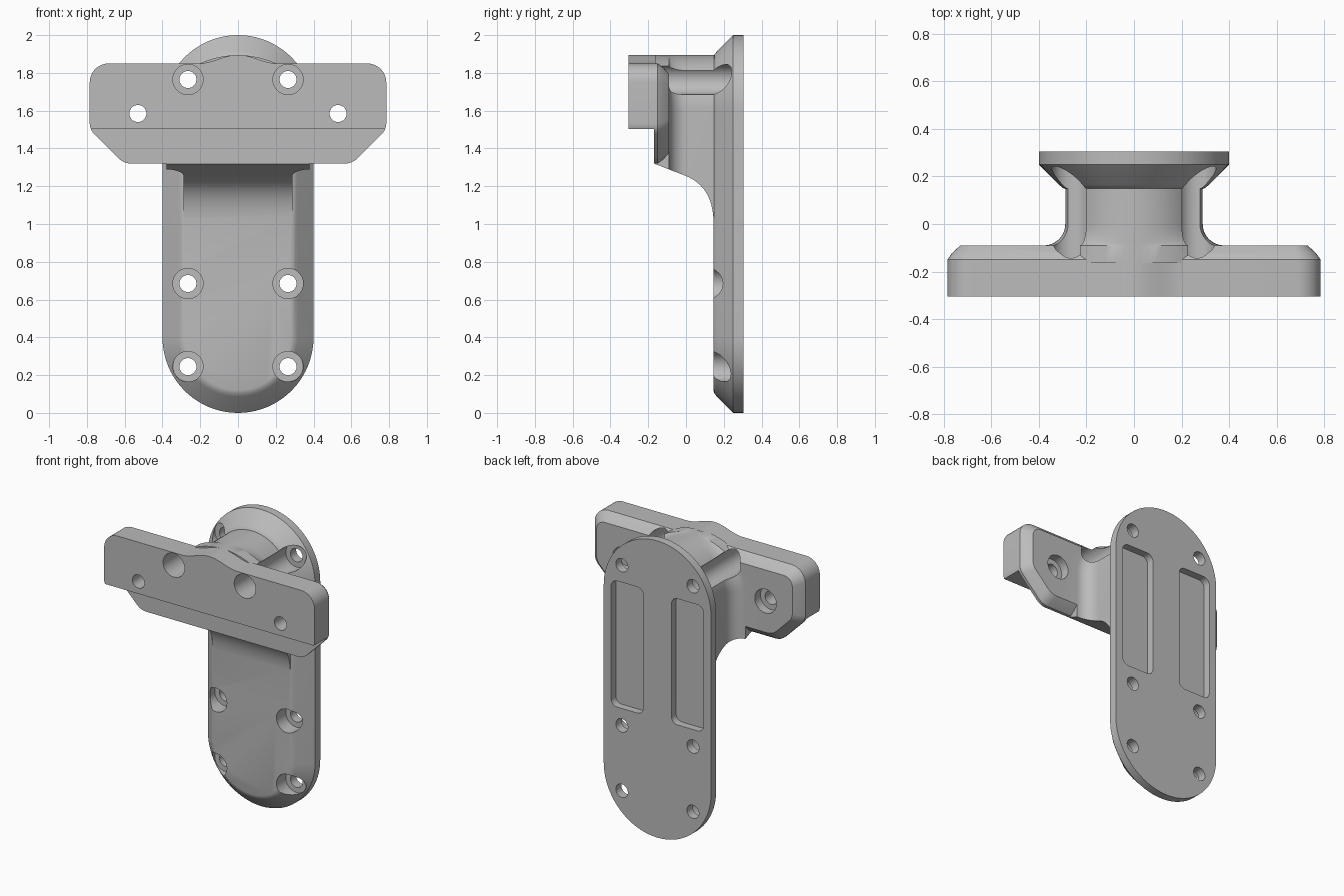
import bpy, bmesh, math
from mathutils import Vector, Matrix

cube = bpy.data.objects.get("Cube")
if cube:
    bpy.data.objects.remove(cube, do_unlink=True)

grey = bpy.data.materials.new("plain grey")
grey.use_nodes = True
COLOUR = (0.5, 0.5, 0.5, 1)
grey.diffuse_color = COLOUR
grey.node_tree.nodes["Principled BSDF"].inputs["Base Color"].default_value = COLOUR


def loft(name, rings):
    """Closed solid through rings of 3D points, with flat end caps."""
    bm = bmesh.new()
    loops = [[bm.verts.new(p) for p in ring] for ring in rings]
    for a, b in zip(loops, loops[1:]):
        n = len(a)
        for i in range(n):
            j = (i + 1) % n
            bm.faces.new((a[i], a[j], b[j], b[i]))
    bm.faces.new(loops[0])
    bm.faces.new(loops[-1])
    bmesh.ops.recalc_face_normals(bm, faces=bm.faces)
    mesh = bpy.data.meshes.new(name)
    bm.to_mesh(mesh)
    bm.free()
    mesh.materials.append(grey)
    obj = bpy.data.objects.new(name, mesh)
    bpy.context.collection.objects.link(obj)
    return obj


def at_y(outline, y):
    return [(x, y, z) for x, z in outline]


def combine(target, other, operation):
    """Boolean that is applied at once; the second object is used up."""
    mod = target.modifiers.new("combine", 'BOOLEAN')
    mod.operation, mod.object, mod.solver = operation, other, 'EXACT'
    graph = bpy.context.evaluated_depsgraph_get()
    mesh = bpy.data.meshes.new_from_object(target.evaluated_get(graph))
    target.modifiers.clear()
    target.data = mesh
    bpy.data.objects.remove(other, do_unlink=True)


def stadium(rx, rz, low, high, steps=40):
    pts = []
    for centre, start in ((high, 0), (low, math.pi)):
        for i in range(steps + 1):
            a = start + math.pi * i / steps
            pts.append((rx * math.cos(a), centre + rz * math.sin(a)))
    return pts


def rounded(corners, steps=8):
    """Round each (x, z, radius) corner of a polygon with a true arc."""
    pts = []
    n = len(corners)
    for i, (x, z, r) in enumerate(corners):
        p = Vector((x, z))
        u = (Vector(corners[i - 1][:2]) - p).normalized()
        v = (Vector(corners[(i + 1) % n][:2]) - p).normalized()
        half = u.angle(v) / 2
        centre = p + (u + v).normalized() * r / math.sin(half)
        a = p + u * r / math.tan(half) - centre
        b = p + v * r / math.tan(half) - centre
        for k in range(steps + 1):
            t = k / steps
            d = a.slerp(b, t) if hasattr(a, "slerp") else a.lerp(b, t)
            pts.append(tuple(centre + d.normalized() * r))
    return pts


def rod(x, z, r, y0, y1):
    ring = [(x + r * math.cos(math.tau * i / 40), z + r * math.sin(math.tau * i / 40))
            for i in range(40)]
    return loft("hole_cutter", [at_y(ring, y0), at_y(ring, y1)])


def box(x0, x1, z0, z1, y0, y1):
    ring = [(x0, z0), (x1, z0), (x1, z1), (x0, z1)]
    return loft("box_cutter", [at_y(ring, y0), at_y(ring, y1)])


# Mounting plate with a sloped, softened front rim
plate_steps = ((.305, .4), (.25, .4), (.165, .315), (.151, .299), (.145, .28))
bracket = loft("wall_bracket",
               [at_y(stadium(r, r, .4, 1.6), y) for y, r in plate_steps])

# Neck, flaring in a quarter round where it meets the crossbar
FLARE = .09
neck_rings = [at_y(stadium(.289, .289, .6, 1.605), .2)]
for i in range(11):
    a = math.pi / 2 * i / 10
    rx = .289 + FLARE * (1 - math.cos(a))
    neck_rings.append(at_y(stadium(rx, .289, .6, 1.605), -FLARE * math.sin(a)))
neck_rings.append(at_y(stadium(.289 + FLARE, .289, .6, 1.605), -.165))
neck = loft("neck", neck_rings)

# Side shape of the neck: sloped underside and a curved gusset
side = [(-.17, 2.2), (-.17, 1.32), (-.01, 1.258)]
p0, p1, p2 = Vector((-.01, 1.258)), Vector((.135, 1.205)), Vector((.145, 1.03))
for i in range(1, 15):
    t = i / 14
    side.append(tuple(p0 * (1 - t) ** 2 + p1 * 2 * t * (1 - t) + p2 * t * t))
side += [(.22, 1.0), (.22, 2.2)]
side_block = loft("neck_side_shape", [[(x, y, z) for y, z in side] for x in (-.6, .6)])
combine(neck, side_block, 'INTERSECT')


# Crossbar with a low crown, clipped lower corners and a chamfered back rim
def bar_outline(inset):
    right = [(.785 - inset, 1.85 - inset, .1 - inset * .7),
             (.785 - inset, 1.5 + inset * .41, .08),
             (.605 - inset * .41, 1.32 + inset, .1)]
    corners = right + [(-x, z, r) for x, z, r in reversed(right)]
    pts = rounded(corners)
    crown = [-.21 + .42 * i / 24 for i in range(25)]
    return pts + [(x, 1.85 - inset + .0225 * (1 + math.cos(math.pi * x / .21)))
                  for x in crown]


crossbar = loft("crossbar", [at_y(bar_outline(0), -.305), at_y(bar_outline(0), -.15),
                             at_y(bar_outline(.02), -.122), at_y(bar_outline(.055), -.09)])
combine(crossbar, box(-1, 1, 1.2, 1.502, -.5, -.17), 'DIFFERENCE')

combine(bracket, neck, 'UNION')
combine(bracket, crossbar, 'UNION')

for s in (-1, 1):
    # Plate screw holes; the top pair is bored right through the crossbar
    for z, front in ((.245, 0), (.685, 0), (1.765, -.5)):
        combine(bracket, rod(s * .265, z, .08, front, .245), 'DIFFERENCE')
        combine(bracket, rod(s * .265, z, .045, .2, .4), 'DIFFERENCE')
    # Crossbar bolt holes, widened from the back
    combine(bracket, rod(s * .53, 1.585, .045, -.5, 0), 'DIFFERENCE')
    combine(bracket, rod(s * .53, 1.585, .08, -.15, 0), 'DIFFERENCE')
    # Shallow pockets in the back of the plate
    pocket = rounded([(s * x, z, .045) for x, z in
                      ((.105, .8), (.345, .8), (.345, 1.65), (.105, 1.65))])
    combine(bracket, loft("pocket_cutter", [at_y(pocket, .255), at_y(pocket, .4)]),
            'DIFFERENCE')

bracket.data.name = "wall_bracket"
bpy.ops.object.select_all(action='DESELECT')
bracket.select_set(True)
bpy.context.view_layer.objects.active = bracket
bpy.ops.object.shade_smooth_by_angle(angle=math.radians(30))
